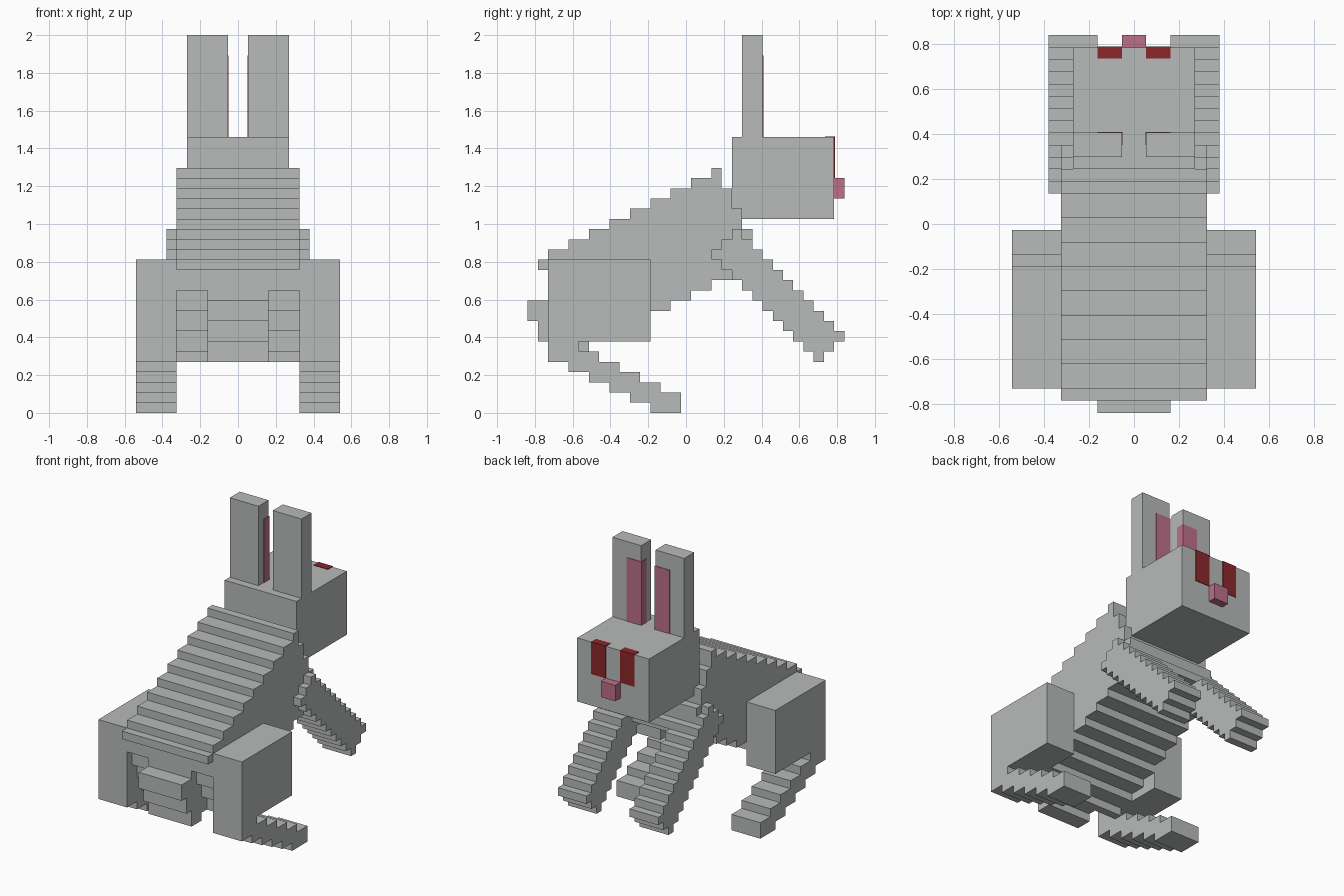
import bpy
import bmesh

U = 2 / 37          # one voxel
REAR = -15.5        # voxel position of the rearmost point on y
SKIN = 0.07         # how far painted patches stand proud, in voxels

cube = bpy.data.objects.get("Cube")
if cube:
    bpy.data.objects.remove(cube, do_unlink=True)


def material(name, rgb):
    mat = bpy.data.materials.new(name)
    mat.use_nodes = True
    mat.diffuse_color = (*rgb, 1)
    mat.node_tree.nodes["Principled BSDF"].inputs["Base Color"].default_value = (*rgb, 1)
    return mat


GREY = material("grey fur", (0.48, 0.495, 0.49))
PINK = material("pink skin", (0.51, 0.16, 0.25))
RED = material("dark red eye", (0.26, 0.021, 0.023))


def extrude_profile(name, outline, x0, x1, mat, mirror=False):
    """Extrude a (y, z) voxel outline across x, optionally mirrored."""
    bm = bmesh.new()
    verts = [bm.verts.new((x0 * U, (y + REAR) * U, z * U)) for y, z in outline]
    face = bm.faces.new(verts)
    new = bmesh.ops.extrude_face_region(bm, geom=[face])["geom"]
    moved = [v for v in new if isinstance(v, bmesh.types.BMVert)]
    bmesh.ops.translate(bm, verts=moved, vec=((x1 - x0) * U, 0, 0))
    bmesh.ops.recalc_face_normals(bm, faces=bm.faces)
    mesh = bpy.data.meshes.new(name)
    bm.to_mesh(mesh)
    bm.free()
    mesh.materials.append(mat)
    obj = bpy.data.objects.new(name, mesh)
    bpy.context.collection.objects.link(obj)
    if mirror:
        obj.modifiers.new("Mirror", "MIRROR").use_clip = False
    return obj


def box(name, x, y, z, mat, mirror=False):
    outline = [(y[0], z[0]), (y[1], z[0]), (y[1], z[1]), (y[0], z[1])]
    return extrude_profile(name, outline, x[0], x[1], mat, mirror)


def stepped(name, x, columns, bottom, top, mirror=False):
    """Staircase solid: one column per voxel between bottom(k) and top(k)."""
    upper, lower = [], []
    for k in columns:
        upper += [(k, top(k)), (k + 1, top(k))]
        lower += [(k, bottom(k)), (k + 1, bottom(k))]
    outline = []
    for p in upper + lower[::-1]:
        if not outline or p != outline[-1]:
            outline.append(p)
    return extrude_profile(name, outline, x[0], x[1], GREY, mirror)


# Slanted body and tail
stepped("body", (-6, 6), range(1, 23),
        lambda k: max(16 - 2 * k, 4 + k // 2),
        lambda k: min(15 + k // 2, 60 - 2 * k))
stepped("tail", (-3, 3), range(0, 5),
        lambda k: max(9 - 2 * k, 4 + k // 2),
        lambda k: 11 + k // 2)

# Legs
stepped("front_legs", (3, 7), range(18, 31),
        lambda k: max(33 - k, k - 23),
        lambda k: min(k - 2, 38 - k), mirror=True)
box("thighs", (6, 10), (2, 12), (7, 15), GREY, mirror=True)
stepped("hind_feet", (6, 10), range(2, 15),
        lambda k: max(0, 6 - k // 2),
        lambda k: 8 - (k - 1) // 2, mirror=True)

# Head, nose and ears
box("head", (-5, 5), (20, 30), (19, 27), GREY)
box("nose", (-1, 1), (30, 31), (21, 23), PINK)
box("ears", (1, 5), (21, 23), (27, 37), GREY, mirror=True)

# Painted patches: inner ears and eyes
box("inner_ears", (1 - SKIN, 3), (22, 23 + SKIN), (27, 35), PINK, mirror=True)
box("eyes", (1, 3), (29.1, 30 + SKIN), (23, 27 + SKIN), RED, mirror=True)
